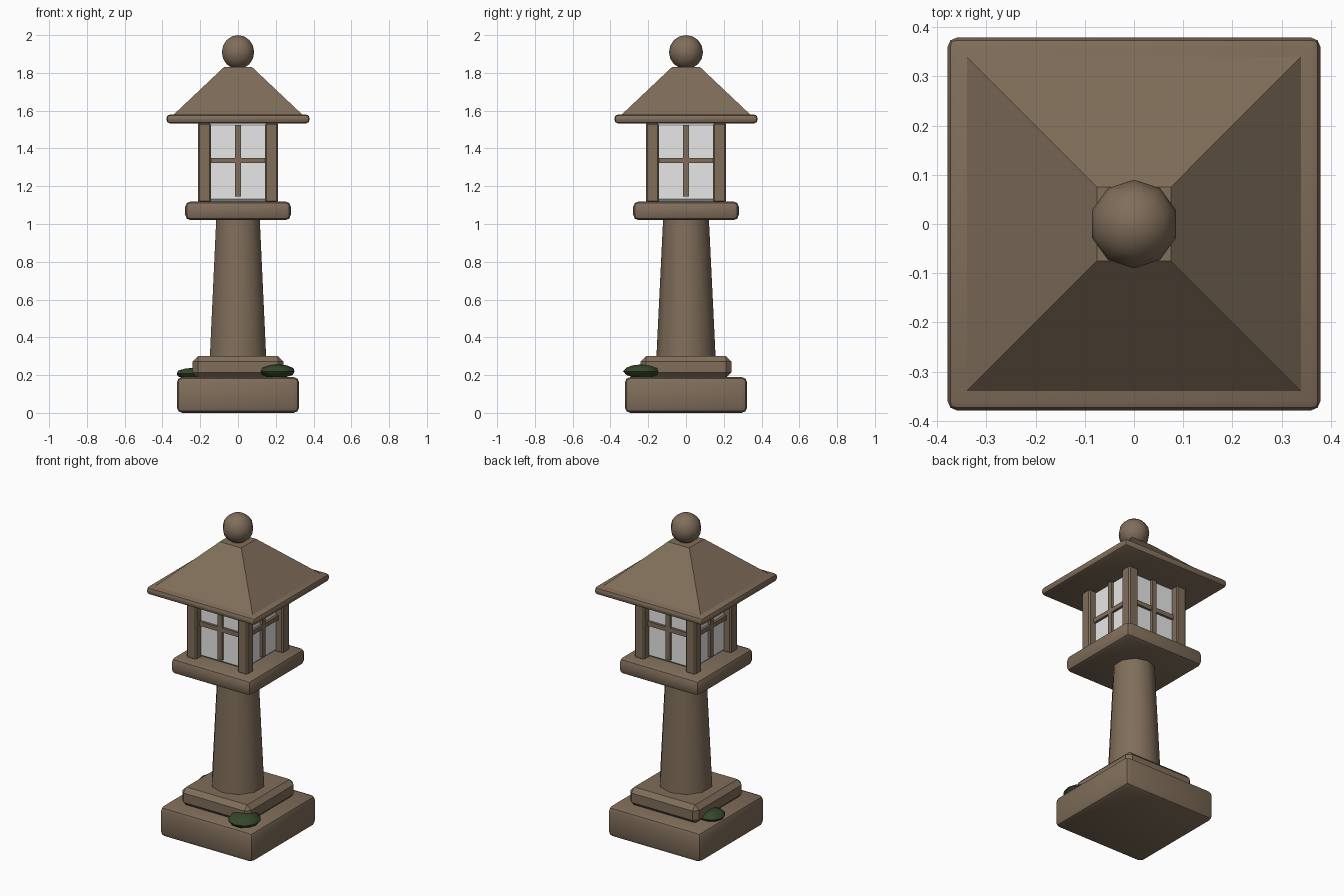
import bpy
import math
from mathutils import Matrix

if "Cube" in bpy.data.objects:
    bpy.data.objects.remove(bpy.data.objects["Cube"])


def material(name, rgb):
    m = bpy.data.materials.new(name)
    m.diffuse_color = (*rgb, 1.0)
    m.use_nodes = True
    m.node_tree.nodes["Principled BSDF"].inputs["Base Color"].default_value = m.diffuse_color
    return m


STONE = material("warm stone", (0.215, 0.155, 0.102))
PAPER = material("pale paper", (0.80, 0.80, 0.80))
MOSS = material("dark moss", (0.035, 0.062, 0.025))


def finish(name, mat, angle=None):
    ob = bpy.context.object
    ob.name = name
    ob.data.materials.append(mat)
    if angle:
        bpy.ops.object.shade_smooth_by_angle(angle=math.radians(angle))
    return ob


def box(name, lo, hi, mat=STONE, bevel=0.0, segments=1):
    """Box between two corners, with optional rounded edges."""
    size = [b - a for a, b in zip(lo, hi)]
    bpy.ops.mesh.primitive_cube_add(
        size=1, location=[(a + b) / 2 for a, b in zip(lo, hi)])
    ob = bpy.context.object
    ob.data.transform(Matrix.Diagonal((*size, 1)))
    if bevel:
        mod = ob.modifiers.new("rounded_edges", "BEVEL")
        mod.width, mod.segments = bevel, segments
        bpy.ops.object.modifier_apply(modifier=mod.name)
    return finish(name, mat, 30 if segments > 1 else None)


def slab(name, half, z0, z1, **kw):
    return box(name, (-half, -half, z0), (half, half, z1), **kw)


def taper(name, sides, r0, r1, z0, z1, turn=0.0, angle=None):
    bpy.ops.mesh.primitive_cone_add(
        vertices=sides, radius1=r0, radius2=r1, depth=z1 - z0,
        location=(0, 0, (z0 + z1) / 2), rotation=(0, 0, turn))
    return finish(name, STONE, angle)


# Stepped foot, pillar and platform
slab("base", 0.324, 0.0, 0.19, bevel=0.03, segments=2)
slab("base_step", 0.24, 0.185, 0.30, bevel=0.028)
taper("pillar", 10, 0.157, 0.121, 0.29, 1.03, angle=50)
slab("platform", 0.28, 1.02, 1.12, bevel=0.03, segments=2)

# Light chamber
slab("paper_chamber", 0.165, 1.12, 1.535, mat=PAPER, bevel=0.012)

# Corner posts
for i, (sx, sy) in enumerate([(-1, -1), (1, -1), (1, 1), (-1, 1)]):
    x, y = 0.178 * sx, 0.178 * sy
    box(f"corner_post_{i + 1}", (x - 0.034, y - 0.034, 1.115),
        (x + 0.034, y + 0.034, 1.535), bevel=0.008)

# Window bars, one cross on each side
for i in range(4):
    for name, lo, hi in (
            ("upright_bar", (-0.015, -0.182, 1.145), (0.015, -0.155, 1.525)),
            ("cross_bar", (-0.146, -0.180, 1.322), (0.146, -0.155, 1.35))):
        bar = box(f"{name}_{i + 1}", lo, hi)
        bar.matrix_world = (Matrix.Rotation(i * math.pi / 2, 4, "Z")
                            @ Matrix.Translation(bar.location))

# Roof
slab("roof_eave", 0.379, 1.532, 1.58, bevel=0.02, segments=2)
r2 = math.sqrt(2)
taper("roof", 4, 0.345 * r2, 0.075 * r2, 1.575, 1.83, turn=math.pi / 4)

# Finial ball
bpy.ops.mesh.primitive_uv_sphere_add(
    segments=10, ring_count=8, radius=0.09, location=(0, 0, 1.91))
finish("finial", STONE, 60)

# Moss clumps
for name, centre, scale in (
        ("moss_front", (0.21, -0.235, 0.220), (0.094, 0.098, 0.037)),
        ("moss_back", (-0.25, 0.10, 0.208), (0.078, 0.08, 0.030))):
    bpy.ops.mesh.primitive_ico_sphere_add(
        subdivisions=2, radius=1, location=centre)
    bpy.context.object.data.transform(Matrix.Diagonal((*scale, 1)))
    finish(name, MOSS, 40)
